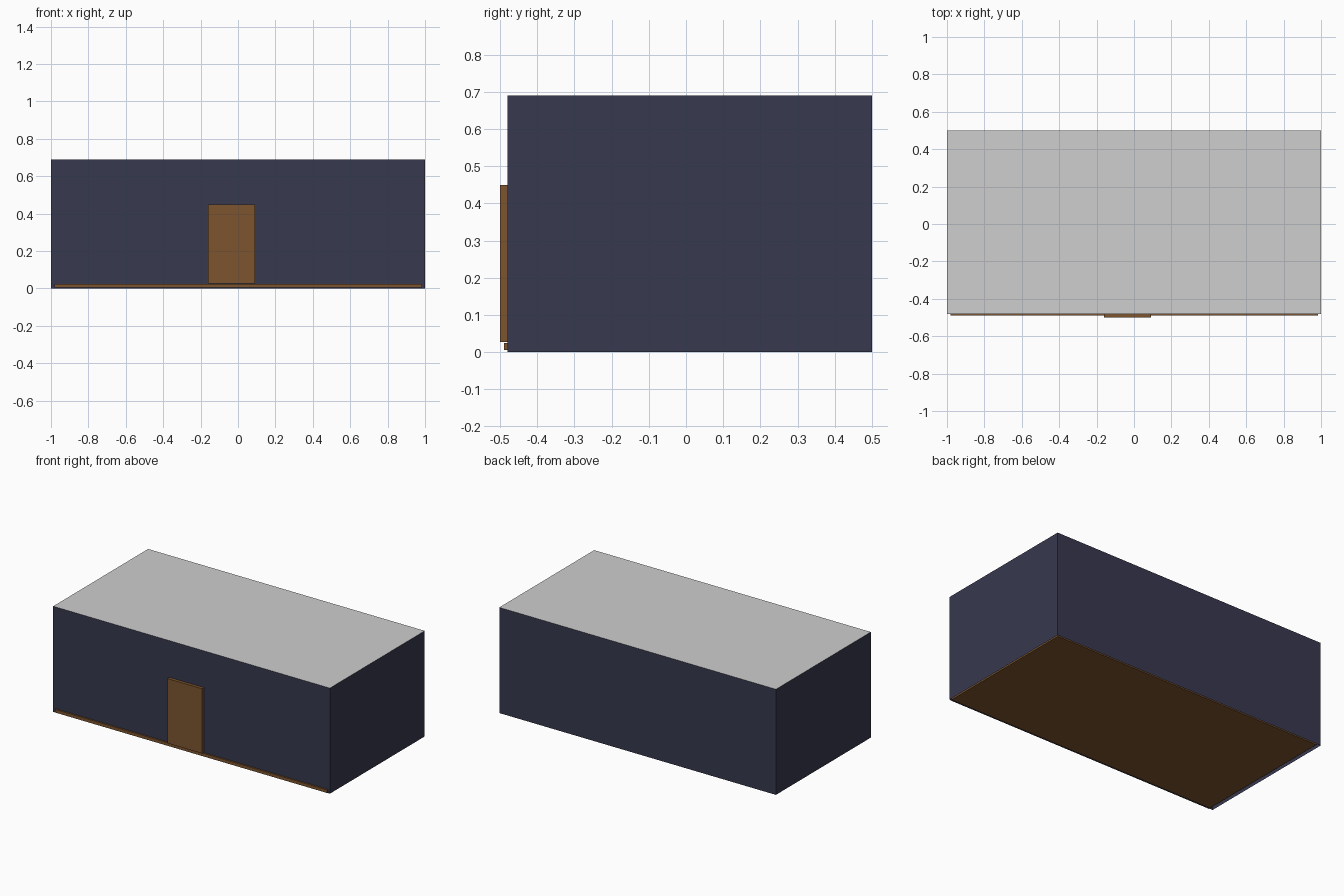
import bpy
import bmesh

if "Cube" in bpy.data.objects:
    bpy.data.objects.remove(bpy.data.objects["Cube"])


def material(name, rgb):
    m = bpy.data.materials.new(name)
    m.diffuse_color = (*rgb, 1.0)
    m.use_nodes = True
    m.node_tree.nodes["Principled BSDF"].inputs["Base Color"].default_value = m.diffuse_color
    return m


navy = material("dark navy", (0.039, 0.040, 0.078))
brown = material("wood brown", (0.205, 0.090, 0.028))
grey = material("light grey", (0.62, 0.62, 0.62))


def box(name, lo, hi, mat, drop=None):
    """Axis-aligned box; drop(normal) picks faces to leave open."""
    bm = bmesh.new()
    bmesh.ops.create_cube(bm, size=1.0)
    for v in bm.verts:
        v.co = [lo[i] + (v.co[i] + 0.5) * (hi[i] - lo[i]) for i in range(3)]
    bm.normal_update()
    if drop:
        gone = [f for f in bm.faces if drop(f.normal)]
        bmesh.ops.delete(bm, geom=gone, context='FACES')
    me = bpy.data.meshes.new(name)
    bm.to_mesh(me)
    bm.free()
    me.materials.append(mat)
    ob = bpy.data.objects.new(name, me)
    bpy.context.collection.objects.link(ob)
    return ob


# thin sheet walls, open above and below
box("walls", (-1, -0.48, 0), (1, 0.5, 0.69), navy, lambda n: abs(n.z) > 0.5)
# flat roof sheet closing the top
box("roof", (-1, -0.48, 0), (1, 0.5, 0.69), grey, lambda n: n.z < 0.5)
# floor slab, poking out slightly under the front wall
box("floor", (-0.98, -0.49, 0.005), (0.985, 0.485, 0.025), brown)
# front door panel
box("door", (-0.16, -0.5, 0.027), (0.09, -0.475, 0.45), brown)
